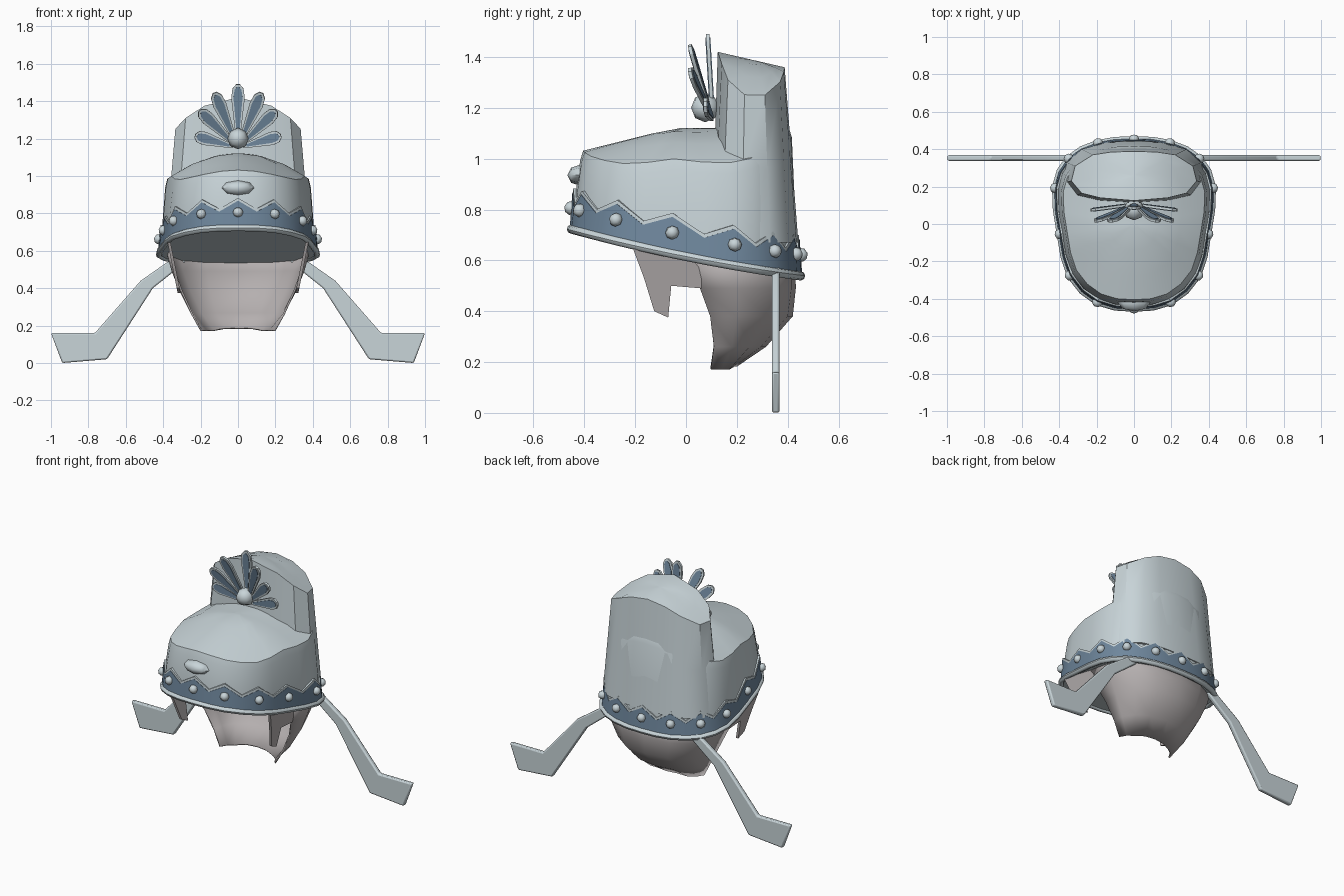
import bpy, bmesh, math
from mathutils import Vector

if "Cube" in bpy.data.objects:
    bpy.data.objects.remove(bpy.data.objects["Cube"])


def mat(name, rgb):
    m = bpy.data.materials.new(name)
    m.diffuse_color = (*rgb, 1)
    m.use_nodes = True
    m.node_tree.nodes["Principled BSDF"].inputs["Base Color"].default_value = m.diffuse_color
    return m


SILVER = mat("pale silver", (0.58, 0.66, 0.69))
BLUE = mat("slate blue", (0.16, 0.245, 0.34))
GREY = mat("warm grey", (0.46, 0.43, 0.43))


def make(name, bm, m, angle=35, bevel=0):
    bmesh.ops.recalc_face_normals(bm, faces=bm.faces[:])
    me = bpy.data.meshes.new(name)
    bm.to_mesh(me)
    bm.free()
    ob = bpy.data.objects.new(name, me)
    bpy.context.collection.objects.link(ob)
    me.materials.append(m)
    if bevel:
        b = ob.modifiers.new("bevel", 'BEVEL')
        b.width, b.segments = bevel, 2
    bpy.ops.object.select_all(action='DESELECT')
    ob.select_set(True)
    bpy.context.view_layer.objects.active = ob
    bpy.ops.object.shade_smooth_by_angle(angle=math.radians(angle))
    return ob


def loft(name, rings, m, closed=True, caps=(True, True), angle=35):
    bm = bmesh.new()
    vs = [[bm.verts.new(p) for p in r] for r in rings]
    n = len(rings[0])
    for a, b in zip(vs, vs[1:]):
        for i in range(n if closed else n - 1):
            j = (i + 1) % n
            bm.faces.new((a[i], a[j], b[j], b[i]))
    if caps[0]:
        bm.faces.new(vs[0])
    if caps[1]:
        bm.faces.new(vs[-1])
    return make(name, bm, m, angle)


def prism(name, pts, offset, m, bevel=0):
    off = Vector(offset) / 2
    lo, hi = ([Vector(p) + s * off for p in pts] for s in (-1, 1))
    return loft(name, [lo, hi], m, angle=30) if not bevel else bevelled(name, lo, hi, m, bevel)


def bevelled(name, lo, hi, m, bevel):
    ob = loft(name, [lo, hi], m)
    b = ob.modifiers.new("bevel", 'BEVEL')
    b.width, b.segments = bevel, 2
    return ob


def stud(name, pos, normal, size):
    bm = bmesh.new()
    bmesh.ops.create_uvsphere(bm, u_segments=8, v_segments=4, radius=1)
    rot = Vector(normal).to_track_quat('Z', 'Y')
    for v in bm.verts:
        v.co = Vector(pos) + rot @ Vector([a * b for a, b in zip(v.co, size)])
    return make(name, bm, SILVER, 50)


def mirror_ring(half):
    return half + [(-x, y) for x, y in half[-2:0:-1]]


# Plan outline: 14 control points with rounded midpoints between them
ctrl = mirror_ring([(0, -.46), (.2, -.425), (.35, -.28), (.405, -.055),
                    (.43, .195), (.355, .355), (.195, .44), (0, .46)])
plan = []
for i, p in enumerate(ctrl):
    a, q, d = ctrl[i - 1], ctrl[(i + 1) % 14], ctrl[(i + 2) % 14]
    plan.append(p)
    plan.append(tuple((9 * (p[k] + q[k]) - a[k] - d[k]) / 16 for k in (0, 1)))


def rim_z(y):
    return .603 - .2 * y + .075 * y * y


def belt(scale, height):
    return [(x * scale, y * scale, rim_z(y) + (height[i % 2] if isinstance(height, tuple) else height))
            for i, (x, y) in enumerate(plan)]


def crown_z(x, y):
    return 1.12 - .13 * (x / .37) ** 2 - .09 * max(0, -y - .05) / .36


def crown(scale, drop=0):
    return [(x * scale, y * scale, crown_z(x * scale, y * scale) - drop) for x, y in plan]


# Lower hat with a closed, slanting underside
loft("hat_body", [belt(.96, .005), belt(.945, .15), crown(.905, .035), crown(.88),
                  crown(.6), crown(.3), crown(.05)], SILVER, angle=38)

# Tall rear section with a sloping, arched top
base = mirror_ring([(0, .10), (.2, .11), (.33, .14), (.385, .22), (.36, .33),
                    (.28, .40), (.15, .435), (0, .442)])
head = mirror_ring([(0, .125), (.18, .14), (.28, .165), (.335, .23), (.315, .31),
                    (.22, .37), (.12, .385), (0, .388)])


def top_z(x, y):
    return 1.42 - .23 * (y - .125) - .14 * (x / .33) ** 2


def top_ring(s):
    return [(x * s, .26 + (y - .26) * s, top_z(x * s, .26 + (y - .26) * s)) for x, y in head]


loft("hat_tower", [[(x, y, .67) for x, y in base],
                   [((x + u) / 2, (y + v) / 2, .67 + (top_z(u, v) - .67) * .5)
                    for (x, y), (u, v) in zip(base, head)],
                   top_ring(1), top_ring(.7), top_ring(.35), top_ring(.05)], SILVER, angle=38)

# Zigzag belt with a pale border, and rolled rim
loft("belt_border", [belt(.985, .0), belt(.965, (.172, .115)), belt(.92, (.172, .115))],
     SILVER, caps=(False, False))
loft("belt", [belt(.995, .01), belt(.972, (.157, .1)), belt(.94, (.157, .1))],
     BLUE, caps=(False, False))
tube = []
for k in range(9):
    t = k * math.tau / 8
    tube.append([(x * (.982 + .038 * math.cos(t)), y * (.982 + .038 * math.cos(t)),
                  rim_z(y) + .012 + .018 * math.sin(t)) for x, y in plan])
loft("rim", tube, SILVER, caps=(False, False), angle=60)

# Studs around the belt
for i, (x, y) in enumerate(ctrl):
    (ax, ay), (bx, by) = ctrl[i - 1], ctrl[(i + 1) % 14]
    stud("belt_stud", (x * .985, y * .985, rim_z(y) + .095), (by - ay, ax - bx, .1),
         (.028, .028, .026))

# Front gem
stud("front_gem", (0, -.415, .935), (0, -1, 0), (.09, .042, .052))

# Fan of seven inlaid blades with a central stud
root = Vector((0, .105, 1.15))
blades = [(0, .085, 1.49)] + [(s * x, y, z) for s in (1, -1)
                              for x, y, z in ((.125, .015, 1.445), (.205, .015, 1.35), (.23, .075, 1.215))]
for tip in blades:
    d = Vector(tip) - root
    w = Vector((-d.z, 0, d.x)).normalized()
    n = d.cross(w).normalized()
    for name, m, grow, thick, shape in (
            ("fan_blade", SILVER, 0, .014, ((.12, .01), (.78, .036), (.93, .03), (1, .01))),
            ("fan_inlay", BLUE, 0, .020, ((.2, .006), (.78, .024), (.91, .019), (.96, .006)))):
        side = [root + d * t + w * h for t, h in shape]
        other = [root + d * t - w * h for t, h in reversed(shape)]
        prism(name, side + other, n * thick, m)
stud("fan_stud", (0, .075, 1.2), (0, -1, 0), (.057, .057, .055))

# Bent side wings
wing = [(.3, .60), (.37, .545), (.52, .44), (.765, .16), (1, .16), (.94, .0),
        (.70, .02), (.455, .40), (.36, .475), (.28, .54)]
for s in (1, -1):
    prism("side_wing", [(s * x, .353, z) for x, z in wing], (0, .03, 0), SILVER, .008)

# Neck guard: open shell tapering down at the back
rows = [(.60, [(.365, .0), (.385, .2), (.32, .34), (.18, .415), (0, .43)]),
        (.49, [(.345, .055), (.355, .2), (.30, .34), (.17, .415), (0, .432)]),
        (.38, [(.305, .095), (.31, .2), (.26, .32), (.15, .4), (0, .42)]),
        (.26, [(.25, .11), (.245, .18), (.2, .25), (.12, .295), (0, .315)]),
        (.17, [(.2, .098), (.175, .14), (.135, .17), (.07, .19), (0, .2)])]
rings = []
for z, half in rows:
    full = half + [(-x, y) for x, y in half[-2::-1]]
    rings.append([(x, y, z + (.012 if z < .2 and abs(x) < .1 else 0)) for x, y in full])
guard = loft("neck_guard", rings, GREY, closed=False, caps=(False, False), angle=45)
sol = guard.modifiers.new("thickness", 'SOLIDIFY')
sol.thickness = .01

# Side locks in front of the neck guard
lock = [(-.21, .65), (-.165, .53), (-.125, .40), (-.07, .375), (-.058, .50),
        (.06, .49), (.06, .60)]
for s in (1, -1):
    prism("side_lock", [(s * (.315 + (z - .375) * .2), y, z) for y, z in lock],
          (.016, 0, 0), GREY)
